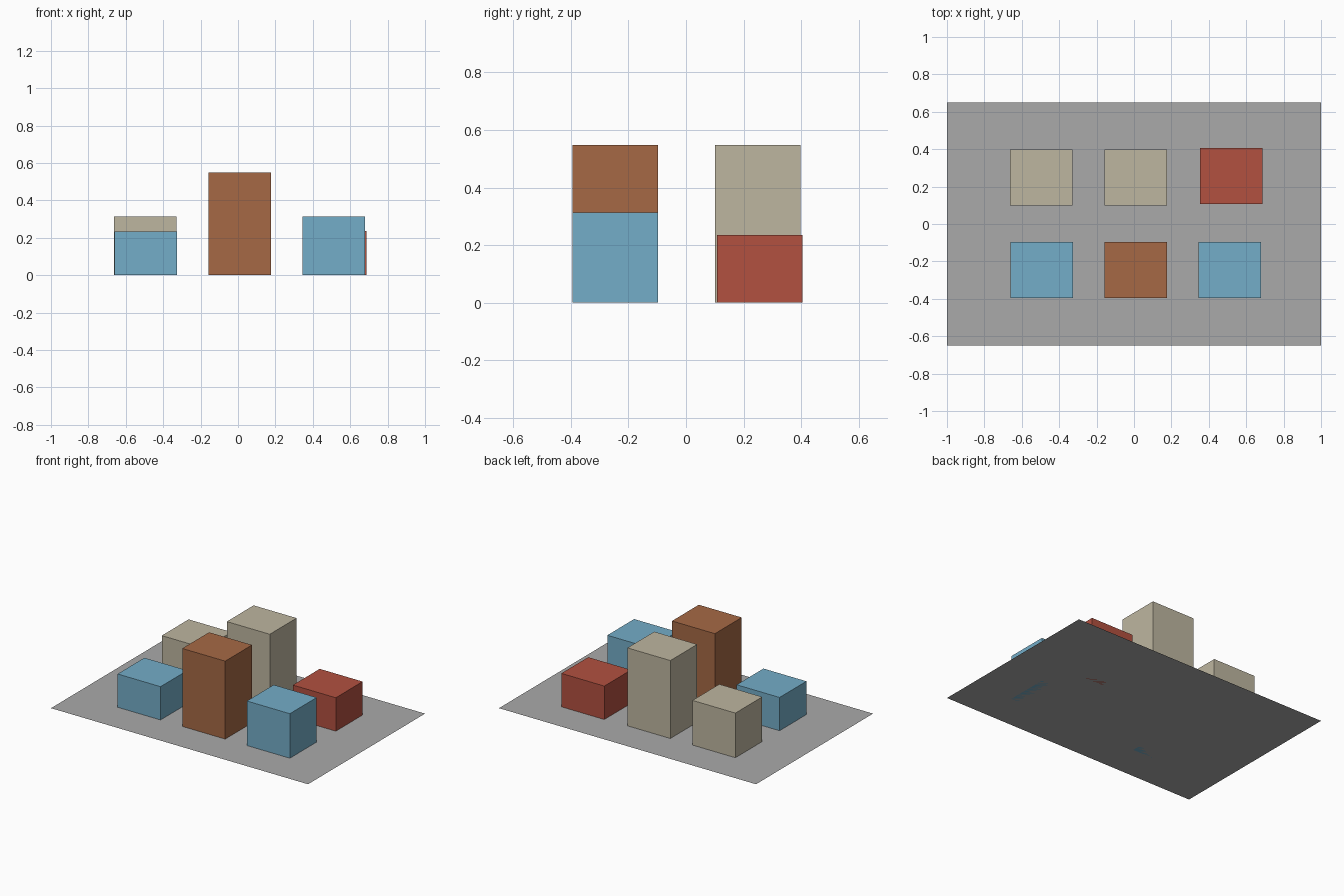
import bpy, bmesh
from mathutils import Matrix, Vector

if "Cube" in bpy.data.objects:
    bpy.data.objects.remove(bpy.data.objects["Cube"])


def material(name, rgb):
    m = bpy.data.materials.new(name)
    m.diffuse_color = (*rgb, 1.0)
    m.use_nodes = True
    m.node_tree.nodes["Principled BSDF"].inputs["Base Color"].default_value = m.diffuse_color
    return m


GREY = material("ground grey", (0.402, 0.402, 0.402))
BLUE = material("sky blue", (0.174, 0.418, 0.578))
BROWN = material("brick brown", (0.381, 0.141, 0.060))
RED = material("brick red", (0.445, 0.082, 0.051))
TAN = material("sandstone", (0.515, 0.468, 0.352))


def add_object(name, bm, mat):
    mesh = bpy.data.meshes.new(name)
    bm.to_mesh(mesh)
    bm.free()
    mesh.materials.append(mat)
    bpy.context.collection.objects.link(bpy.data.objects.new(name, mesh))


def block(name, x, y, height, mat, width=0.334, depth=0.298):
    """Box standing on the ground, centred on x, y."""
    bm = bmesh.new()
    bmesh.ops.create_cube(bm, size=1.0)
    bmesh.ops.scale(bm, vec=Vector((width, depth, height)), verts=bm.verts)
    bmesh.ops.translate(bm, vec=Vector((x, y, height / 2)), verts=bm.verts)
    add_object(name, bm, mat)


# Flat ground sheet
bm = bmesh.new()
bmesh.ops.create_grid(bm, x_segments=1, y_segments=1, size=1.0,
                      matrix=Matrix.Diagonal((1.0, 0.65, 1.0, 1.0)))
add_object("ground_sheet", bm, GREY)

# Front row of buildings
block("front_left_building", -0.493, -0.246, 0.234, BLUE)
block("front_middle_tower", 0.010, -0.246, 0.548, BROWN)
block("front_right_building", 0.513, -0.246, 0.313, BLUE)

# Back row of buildings
block("back_left_building", -0.496, 0.249, 0.314, TAN)
block("back_middle_tower", 0.010, 0.249, 0.548, TAN)
block("back_right_building", 0.519, 0.256, 0.235, RED)
